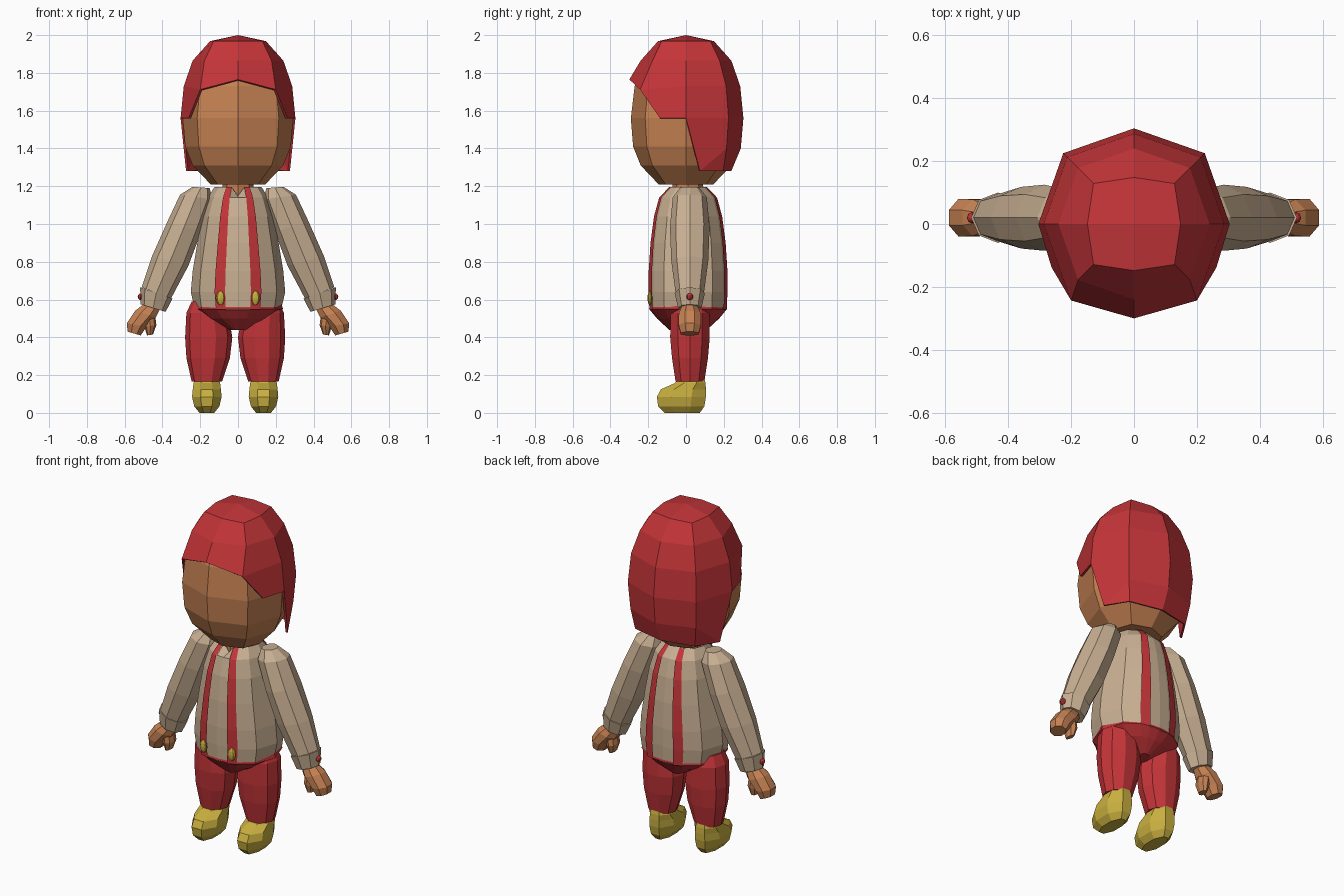
import bpy, bmesh
from math import cos, sin, pi
from mathutils import Vector as V

if "Cube" in bpy.data.objects:
    bpy.data.objects.remove(bpy.data.objects["Cube"])


def material(name, rgb):
    m = bpy.data.materials.new(name)
    m.diffuse_color = (*rgb, 1)
    m.use_nodes = True
    m.node_tree.nodes["Principled BSDF"].inputs["Base Color"].default_value = m.diffuse_color
    return m


RED = material("red", (0.55, 0.035, 0.04))
SKIN = material("skin", (0.56, 0.22, 0.085))
CLOTH = material("cloth", (0.58, 0.43, 0.29))
YELLOW = material("yellow", (0.58, 0.43, 0.05))


def make(name, verts, faces, mat, mirror=False, thick=0):
    bm = bmesh.new()
    vs = [bm.verts.new(v) for v in verts]
    for f in faces:
        bm.faces.new([vs[i] for i in f])
    bmesh.ops.recalc_face_normals(bm, faces=bm.faces)
    me = bpy.data.meshes.new(name)
    bm.to_mesh(me)
    bm.free()
    me.materials.append(mat)
    ob = bpy.data.objects.new(name, me)
    bpy.context.collection.objects.link(ob)
    if mirror:
        ob.modifiers.new("mirror", "MIRROR")
    if thick:
        s = ob.modifiers.new("thickness", "SOLIDIFY")
        s.thickness, s.offset = thick, -1
    return ob


def loft(name, rings, mat, caps=True, **kw):
    n = len(rings[0])
    verts = [v for r in rings for v in r]
    faces = [(a * n + i, a * n + (i + 1) % n, (a + 1) * n + (i + 1) % n, (a + 1) * n + i)
             for a in range(len(rings) - 1) for i in range(n)]
    if caps:
        faces += [tuple(range(n)), tuple(range(len(verts) - n, len(verts)))]
    return make(name, verts, faces, mat, **kw)


def oval(cx, cy, z, rx, ry, n=8, phase=0):
    return [V((cx + rx * cos(2 * pi * i / n + phase), cy + ry * sin(2 * pi * i / n + phase), z))
            for i in range(n)]


def span(a, b, ry, cy=0.02, n=8, boxy=False):
    """Slanted ring whose inner and outer points are a and b in the xz plane."""
    a, b = V((a[0], cy, a[1])), V((b[0], cy, b[1]))
    ph, k = (pi / n, 1 / cos(pi / n)) if boxy else (0, 1)
    return [(a + b) / 2 + (b - a) / 2 * k * cos(2 * pi * i / n + ph)
            + V((0, ry * k * sin(2 * pi * i / n + ph), 0)) for i in range(n)]


def octagon(r, z, k=0.74):
    """Half octagon from front to back, on the +x side."""
    return [V((x * r, y * r, z)) for x, y in ((0, -1), (k, -k), (1, 0), (k, k), (0, 1))]


# Head
rings = []
for r, z in ((.145, 1.21), (.24, 1.31), (.28, 1.41), (.292, 1.56), (.272, 1.73), (.22, 1.85)):
    half = octagon(r, z)
    rings.append(half + [V((-p.x, p.y, p.z)) for p in half[3:0:-1]])
loft("head", rings, SKIN)
loft("neck", [oval(0, .01, 1.08, .09, .085), oval(0, .01, 1.24, .08, .08)], SKIN)

# Hair: half shell, cut away around the face, then mirrored
rows = [octagon(.148, 1.968, .87), octagon(.24, 1.865), octagon(.287, 1.73),
        octagon(.304, 1.56), octagon(.29, 1.40), octagon(.24, 1.28, .82)]
rows[2][0], rows[2][1] = V((0, -.3, 1.765)), V((.2, -.243, 1.712))
verts = [p for r in rows for p in r] + [V((0, 0, 2)), V((.262, -.138, 1.56)), V((.275, .074, 1.28))]
top, temple, nape = 30, 31, 32
faces = [(top, 0, 1, 2), (top, 2, 3, 4)]
faces += [(a * 5 + i, a * 5 + i + 1, a * 5 + i + 6, a * 5 + i + 5) for a in (0, 1) for i in range(4)]
faces += [(11, temple, 17, 12), (12, 17, 18, 13), (13, 18, 19, 14),
          (17, nape, 23, 18), (nape, 28, 23), (18, 23, 24, 19), (23, 28, 29, 24)]
make("hair", verts, faces, RED, mirror=True, thick=.012)

# Shirt body, 16 sided
quarter = [(0, -1), (.27, -.97), (.49, -.89), (.82, -.62), (1, 0)]
half = quarter + [(x, -y) for x, y in quarter[3::-1]]
outline = half + [(-x, y) for x, y in half[7:0:-1]]
body = [(1.195, .125, .095), (1.14, .16, .15), (1.04, .19, .178), (.9, .215, .197),
        (.75, .24, .207), (.64, .25, .207), (.575, .235, .203)]


def body_point(x, y, row, grow=0):
    z, rx, ry = body[row]
    if row == len(body) - 1:
        z -= .03 * abs(y)
    if row == 0 and abs(x) < .1 and y < 0:
        z -= .045
    return V((x * rx * (1 + grow * .3), .011 + y * (ry + grow * .2), z))


loft("shirt", [[body_point(x, y, r) for x, y in outline] for r in range(len(body))],
     CLOTH, caps=False)

# Suspender straps, front and back
for label, s in (("front", 1), ("back", -1)):
    pts = [body_point(x, y * s, r, .04) for r in range(len(body)) for x, y in quarter[1:3]]
    make(label + "_strap", pts, [(i, i + 1, i + 3, i + 2) for i in range(0, len(pts) - 2, 2)],
         RED, mirror=True)

# Pants seat and legs
seat = [(.6, .225, .195), (.55, .238, .206), (.5, .17, .165), (.44, .05, .1)]
loft("pants_seat", [[V((x * rx, .011 + y * ry, z)) for x, y in outline] for z, rx, ry in seat], RED)
leg = [(.59, .155, .075, .085), (.53, .148, .11, .108), (.4, .14, .125, .11),
       (.29, .143, .115, .1), (.165, .15, .08, .08)]
loft("legs", [oval(cx, .021, z, rx, ry, 10) for z, cx, rx, ry in leg], RED,
     mirror=True).location.x = -.015

# Shoes: height, toe, heel, half width
shoe = [(0, -.115, .075, .04), (.035, -.15, .1, .068), (.085, -.157, .108, .08),
        (.125, -.135, .108, .076), (.158, -.06, .105, .072), (.18, -.045, .1, .062)]
loft("shoes", [oval(.15, (a + b) / 2, z, w * 1.06, (b - a) / 2 * 1.06, 8, pi / 8)
               for z, a, b, w in shoe], YELLOW, mirror=True).location.x = -.015

# Sleeves and cuffs
loft("sleeves", [span((.15, 1.19), (.24, 1.197), .05), span((.135, 1.13), (.307, 1.155), .09),
                 span((.195, .96), (.375, 1.01), .105), span((.262, .78), (.455, .83), .098),
                 span((.355, .605), (.51, .665), .075)], CLOTH, mirror=True)
loft("cuffs", [span((.347, .605), (.518, .665), .08), span((.383, .535), (.516, .575), .062)],
     CLOTH, mirror=True)

# Hands: palm with fingers, plus thumb
loft("hands", [span((.41, .555), (.5, .575), .04, boxy=True),
               span((.435, .505), (.545, .54), .058, boxy=True),
               span((.485, .455), (.588, .475), .06, boxy=True),
               span((.515, .41), (.585, .43), .048, boxy=True)], SKIN, mirror=True)
loft("thumbs", [span((.44, .53), (.51, .53), .042), span((.432, .465), (.495, .455), .045),
                span((.45, .415), (.482, .41), .03)], SKIN, mirror=True)

# Strap buttons and cuff buttons
for name, pos, size, mat in (("strap_button", (.092, -.19, .608), (.024, .014, .038), YELLOW),
                             ("cuff_button", (.515, .02, .615), (.016, .018, .018), RED)):
    for s in (1, -1):
        bpy.ops.mesh.primitive_uv_sphere_add(segments=8, ring_count=6, radius=1,
                                             location=(s * pos[0], pos[1], pos[2]))
        ob = bpy.context.object
        ob.name, ob.scale = name, size
        ob.data.materials.append(mat)
